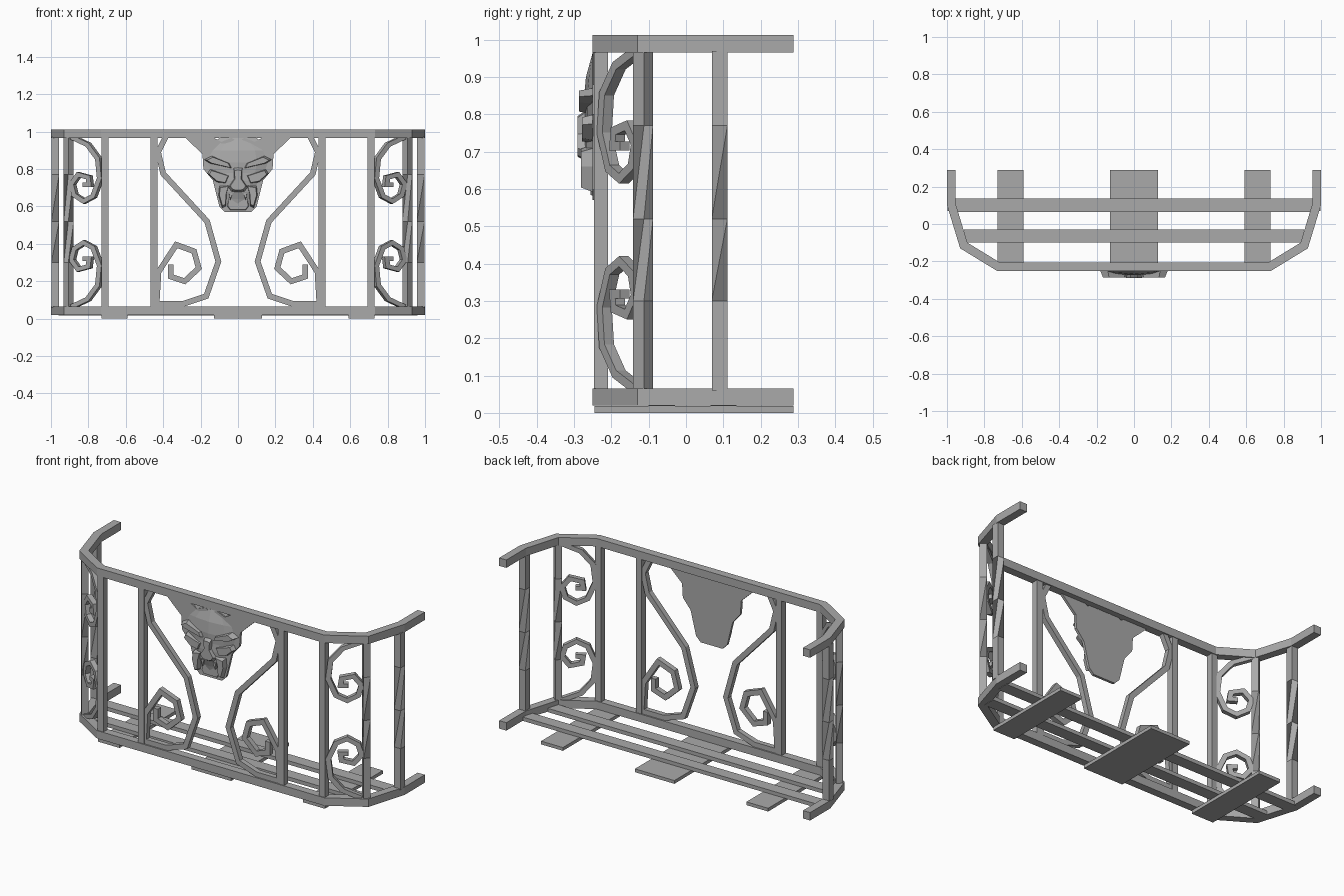
import bpy, bmesh, math
from mathutils import Vector

cube = bpy.data.objects.get("Cube")
if cube:
    bpy.data.objects.remove(cube, do_unlink=True)

iron = bpy.data.materials.new("grey_iron")
iron.use_nodes = True
GREY = (0.4, 0.4, 0.4, 1)
iron.diffuse_color = GREY
iron.node_tree.nodes["Principled BSDF"].inputs["Base Color"].default_value = GREY


def finish(name, bm):
    bmesh.ops.recalc_face_normals(bm, faces=bm.faces)
    mesh = bpy.data.meshes.new(name)
    bm.to_mesh(mesh)
    bm.free()
    mesh.materials.append(iron)
    obj = bpy.data.objects.new(name, mesh)
    bpy.context.collection.objects.link(obj)
    return obj


def skin(name, rings):
    """Join equal rings of points into a closed solid."""
    bm = bmesh.new()
    loops = [[bm.verts.new(p) for p in ring] for ring in rings]
    n = len(loops[0])
    for a, b in zip(loops, loops[1:]):
        for i in range(n):
            j = (i + 1) % n
            bm.faces.new((a[i], a[j], b[j], b[i]))
    bm.faces.new(loops[0])
    bm.faces.new(loops[-1])
    return finish(name, bm)


def sweep(name, path, width, depth, place):
    """Rectangular bar with mitred corners along a flat path."""
    pts = [Vector(p) for p in path]
    rings = []
    for i, p in enumerate(pts):
        d0 = (p - pts[max(i - 1, 0)]).normalized()
        d1 = (pts[min(i + 1, len(pts) - 1)] - p).normalized()
        t = (d0 + d1).normalized()
        ref = d1 if d1.length else d0
        side = Vector((-t.y, t.x)) * (width / 2 / max(t.dot(ref), 0.6))
        a, b, h = p + side, p - side, depth / 2
        rings.append([place(a.x, a.y, -h), place(b.x, b.y, -h),
                      place(b.x, b.y, h), place(a.x, a.y, h)])
    return skin(name, rings)


def box(name, x0, x1, y0, y1, z0, z1):
    return skin(name, [[(x0, y0, z), (x1, y0, z), (x1, y1, z), (x0, y1, z)]
                       for z in (z0, z1)])


def prism(name, outline, back, front, shrink=1.0):
    """Front-facing plate, optionally narrowing towards its front."""
    cx = sum(p[0] for p in outline) / len(outline)
    cz = sum(p[1] for p in outline) / len(outline)
    return skin(name, [[(cx + (x - cx) * s, y, cz + (z - cz) * s) for x, z in outline]
                       for y, s in ((back, 1), (front, shrink))])


def mirrored(outline):
    return outline + [(-x, z) for x, z in reversed(outline) if x]


# Top and bottom rails
half = [(0.70, -0.228), (0.91, -0.115), (0.977, 0.105), (0.977, 0.288)]
rail = [(-x, y) for x, y in reversed(half)] + half
rail = [(math.copysign(0.725, x), y) if abs(x) == 0.70 else (x, y) for x, y in rail]
for name, level in (("bottom_rail", 0.043), ("top_rail", 0.989)):
    sweep(name, rail, 0.046, 0.046, lambda u, v, w: (u, v, w + level))

# Floor slats and the planks beneath them
box("front_slat", -0.91, 0.91, -0.10, -0.03, 0.018, 0.04)
box("back_slat", -0.96, 0.96, 0.065, 0.135, 0.018, 0.04)
for name, x, w in (("right_plank", -0.66, 0.07), ("middle_plank", 0, 0.127),
                   ("left_plank", 0.66, 0.07)):
    box(name, x - w, x + w, -0.245, 0.288, 0, 0.019)


def post(name, x, y, size, turn, twist):
    rings = []
    for z, k in ((0.06, 0), (0.3, 0), (0.52, 1), (0.77, 2), (0.97, 2)):
        r = size / math.sqrt(2)
        angs = [math.radians(45 + turn + k * twist + 90 * i) for i in range(4)]
        rings.append([(x + r * math.cos(a), y + r * math.sin(a), z) for a in angs])
    skin(name, rings)


# Scroll paths: u runs along the panel, v is height
front_scroll = [(0.385, 0.975), (0.427, 0.89), (0.40, 0.775), (0.165, 0.52),
                (0.105, 0.305), (0.17, 0.12), (0.29, 0.08), (0.438, 0.082),
                (0.425, 0.265), (0.33, 0.395), (0.235, 0.36), (0.21, 0.27),
                (0.285, 0.20), (0.36, 0.225), (0.36, 0.29)]
front_scroll[7:9] = [(0.435, 0.08), (0.425, 0.25)]
side_scroll = [(0.885, 0.97), (0.80, 0.93), (0.745, 0.855), (0.735, 0.75),
               (0.77, 0.655), (0.82, 0.628), (0.87, 0.66), (0.885, 0.72),
               (0.85, 0.77), (0.795, 0.755), (0.79, 0.715), (0.825, 0.715)]
slope = 0.113 / 0.185
for tag, s in (("left", 1), ("right", -1)):
    post(tag + "_inner_post", s * 0.45, -0.228, 0.038, 0, 0)
    post(tag + "_outer_post", s * 0.712, -0.228, 0.038, 0, 0)
    post(tag + "_corner_post", s * 0.905, -0.115, 0.038, s * 50, 90)
    post(tag + "_side_post", s * 0.977, 0.09, 0.042, 0, 90)
    sweep(tag + "_front_scroll", front_scroll, 0.03, 0.03,
          lambda u, v, w: (s * u, -0.228 + w, v))
    for end, flip in (("upper", 1), ("lower", -1)):
        sweep(f"{tag}_{end}_side_scroll", side_scroll, 0.024, 0.03,
              lambda u, v, w: (s * (u - 0.5 * w),
                               -0.228 + (u - 0.72) * slope + 0.85 * w,
                               0.517 + flip * (v - 0.517)))

# Head ornament: flat backing with pointed ears
backing = mirrored([(0.0, 0.945), (0.035, 0.967), (0.09, 0.945), (0.13, 0.967),
                    (0.285, 0.97), (0.19, 0.88), (0.185, 0.80), (0.135, 0.74),
                    (0.10, 0.60), (0.07, 0.57), (0, 0.57)])
prism("head_backing", backing, -0.235, -0.25)

# Head: faceted body from rows of height, half width, centre depth
rows = [(0.965, 0.10, -0.25), (0.90, 0.165, -0.268), (0.835, 0.185, -0.274),
        (0.78, 0.165, -0.272), (0.735, 0.12, -0.276), (0.675, 0.105, -0.274),
        (0.64, 0.095, -0.262), (0.57, 0.06, -0.246)]
skin("head", [[(-w, -0.236, z), (-w, -0.243, z), (-w * 0.55, y + 0.008, z), (0, y, z),
               (w * 0.55, y + 0.008, z), (w, -0.243, z), (w, -0.236, z)]
              for z, w, y in rows])

# Face details
nose = mirrored([(0, 0.815), (0.025, 0.81), (0.022, 0.75), (0.055, 0.70),
                 (0.035, 0.675), (0, 0.67)])
prism("nose", nose, -0.262, -0.29, 0.75)
mouth = mirrored([(0, 0.675), (0.05, 0.675), (0.06, 0.60), (0.045, 0.58), (0, 0.58)])
prism("jaw", mouth, -0.245, -0.256, 0.9)
for tag, s in (("left", 1), ("right", -1)):
    for part, back, front, pts in (
            ("brow", -0.25, -0.287, [(0.025, 0.80), (0.04, 0.83), (0.14, 0.87),
                                     (0.18, 0.85), (0.15, 0.83)]),
            ("cheek", -0.245, -0.278, [(0.04, 0.765), (0.15, 0.80), (0.165, 0.775),
                                       (0.115, 0.73), (0.06, 0.72)]),
            ("muzzle", -0.245, -0.281, [(0.045, 0.72), (0.10, 0.71), (0.105, 0.66),
                                        (0.085, 0.59), (0.065, 0.60), (0.06, 0.67)]),
            ("fang", -0.245, -0.272, [(0.025, 0.675), (0.05, 0.675), (0.042, 0.63)])):
        prism(f"{tag}_{part}", [(s * x, z) for x, z in pts], back, front, 0.8)
